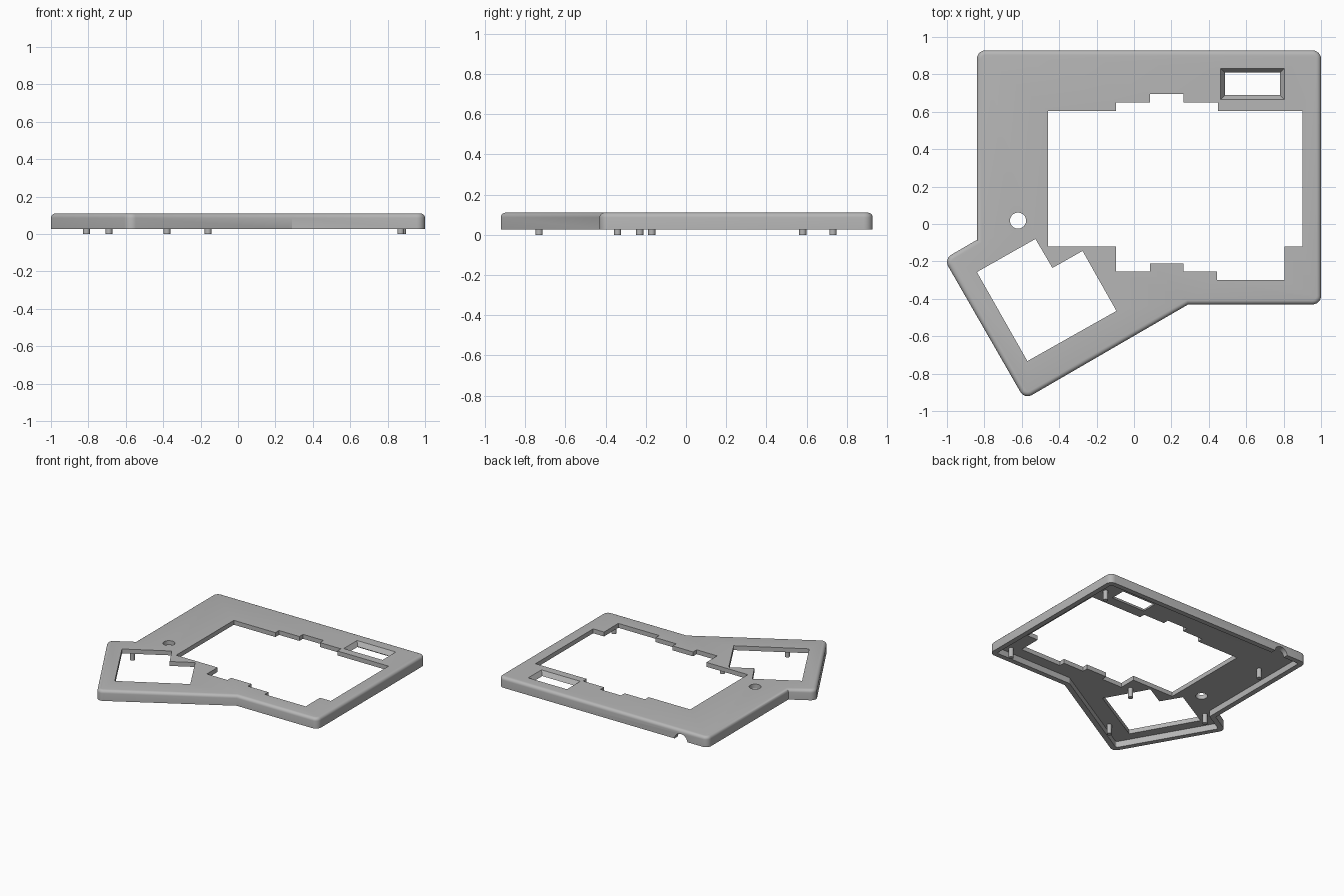
import bpy, bmesh, math
from mathutils import Vector

cube = bpy.data.objects.get("Cube")
if cube:
    bpy.data.objects.remove(cube, do_unlink=True)

BASE, PLATE, TOP = 0.027, 0.075, 0.11      # rim bottom, plate underside, plate top
WALL, ROUND, SOFT = 0.04, 0.045, 0.024

grey = bpy.data.materials.new("matte grey plastic")
grey.use_nodes = True
grey.diffuse_color = (0.47, 0.47, 0.47, 1)
grey.node_tree.nodes["Principled BSDF"].inputs["Base Color"].default_value = (0.47, 0.47, 0.47, 1)


def finish(name, bm):
    bmesh.ops.recalc_face_normals(bm, faces=bm.faces[:])
    mesh = bpy.data.meshes.new(name)
    bm.to_mesh(mesh)
    bm.free()
    mesh.materials.append(grey)
    obj = bpy.data.objects.new(name, mesh)
    bpy.context.collection.objects.link(obj)
    return obj


def prism(name, points, z0, z1, rounding=0, soft=0, top_points=None):
    """Extruded outline, with optional rounded outer corners and soft top edge."""
    bm = bmesh.new()
    low = [bm.verts.new((x, y, z0)) for x, y in points]
    high = [bm.verts.new((x, y, z1)) for x, y in top_points or points]
    bm.faces.new(low)
    bm.faces.new(high)
    for i in range(len(low)):
        j = (i + 1) % len(low)
        bm.faces.new((low[i], low[j], high[j], high[i]))
    bmesh.ops.recalc_face_normals(bm, faces=bm.faces[:])
    if rounding:
        upright = [e for e in bm.edges
                   if abs(e.verts[0].co.z - e.verts[1].co.z) > 0.01 and e.is_convex]
        bmesh.ops.bevel(bm, geom=upright, offset=rounding, segments=6,
                        profile=0.5, affect='EDGES')
    if soft:
        rim = [e for e in bm.edges if all(v.co.z > z1 - 0.001 for v in e.verts)]
        bmesh.ops.bevel(bm, geom=rim, offset=soft, segments=5,
                        profile=0.5, affect='EDGES')
    return finish(name, bm)


def cylinder(name, center, radius, depth, sides=32, lying=False):
    bm = bmesh.new()
    bmesh.ops.create_cone(bm, cap_ends=True, segments=sides, radius1=radius,
                          radius2=radius, depth=depth)
    obj = finish(name, bm)
    obj.location = center
    if lying:
        obj.rotation_euler.x = math.pi / 2
    return obj


def inset(points, d):
    """Move each side of a clockwise outline inward by d."""
    result = []
    for i, p in enumerate(points):
        p = Vector(p)
        a = (p - Vector(points[i - 1])).normalized()
        b = (Vector(points[(i + 1) % len(points)]) - p).normalized()
        na, nb = Vector((a.y, -a.x)), Vector((b.y, -b.x))
        result.append(tuple(p + (na + nb) * d / (1 + na.dot(nb))))
    return result


def rect(x0, x1, y0, y1):
    return [(x0, y1), (x1, y1), (x1, y0), (x0, y0)]


def smooth(obj):
    bpy.ops.object.select_all(action='DESELECT')
    obj.select_set(True)
    bpy.context.view_layer.objects.active = obj
    bpy.ops.object.shade_smooth_by_angle(angle=math.radians(30))


# Outer shell, with the angled wing at the front left
outline = [(-.84, .928), (1, .928), (1, -.43), (.29, -.43),
           (-.585, -.937), (-1.016, -.187), (-.84, -.085)]
case = prism("case_shell", outline, BASE, TOP, ROUND, SOFT)

# Stepped main opening
main_opening = [(-.46, .605), (-.095, .605), (-.095, .65), (.085, .65), (.085, .695),
                (.265, .695), (.265, .65), (.45, .65), (.45, .605), (.9, .605),
                (.9, -.12), (.805, -.12), (.805, -.3), (.445, -.3), (.445, -.255),
                (.265, -.255), (.265, -.21), (.085, -.21), (.085, -.255),
                (-.095, -.255), (-.095, -.12), (-.46, -.12)]
# Rotated opening in the wing
wing_opening = [(-.84, -.257), (-.527, -.08), (-.436, -.235), (-.275, -.144),
                (-.094, -.465), (-.57, -.733)]

window_top = rect(.463, .805, .665, .833)
cutters = [
    prism("underside_cutter", inset(outline, WALL), -.05, PLATE, 0.015),
    prism("main_opening_cutter", main_opening, 0, .2),
    prism("wing_opening_cutter", wing_opening, 0, .2),
    prism("window_cutter", inset(window_top, .027), PLATE - .005, TOP + .001,
          top_points=window_top),
    cylinder("round_hole_cutter", (-.62, .018, .1), .043, .2),
    cylinder("cable_notch_cutter", (-.605, .925, .02), .057, .11, lying=True),
]
for cutter in cutters:
    cutter.hide_render = True
    mod = case.modifiers.new(cutter.name, 'BOOLEAN')
    mod.operation = 'DIFFERENCE'
    mod.solver = 'EXACT'
    mod.object = cutter
bpy.context.view_layer.objects.active = case
for name in [m.name for m in case.modifiers]:
    bpy.ops.object.modifier_apply(modifier=name)
for cutter in cutters:
    bpy.data.objects.remove(cutter, do_unlink=True)
smooth(case)

# Locating posts under the plate
posts = [(.88, .73), (.87, -.34), (-.69, .58), (-.16, -.23), (-.81, -.17), (-.38, -.73)]
for i, (x, y) in enumerate(posts):
    height = PLATE + .005
    smooth(cylinder(f"locating_post_{i + 1}", (x, y, height / 2), .018, height, 20))
